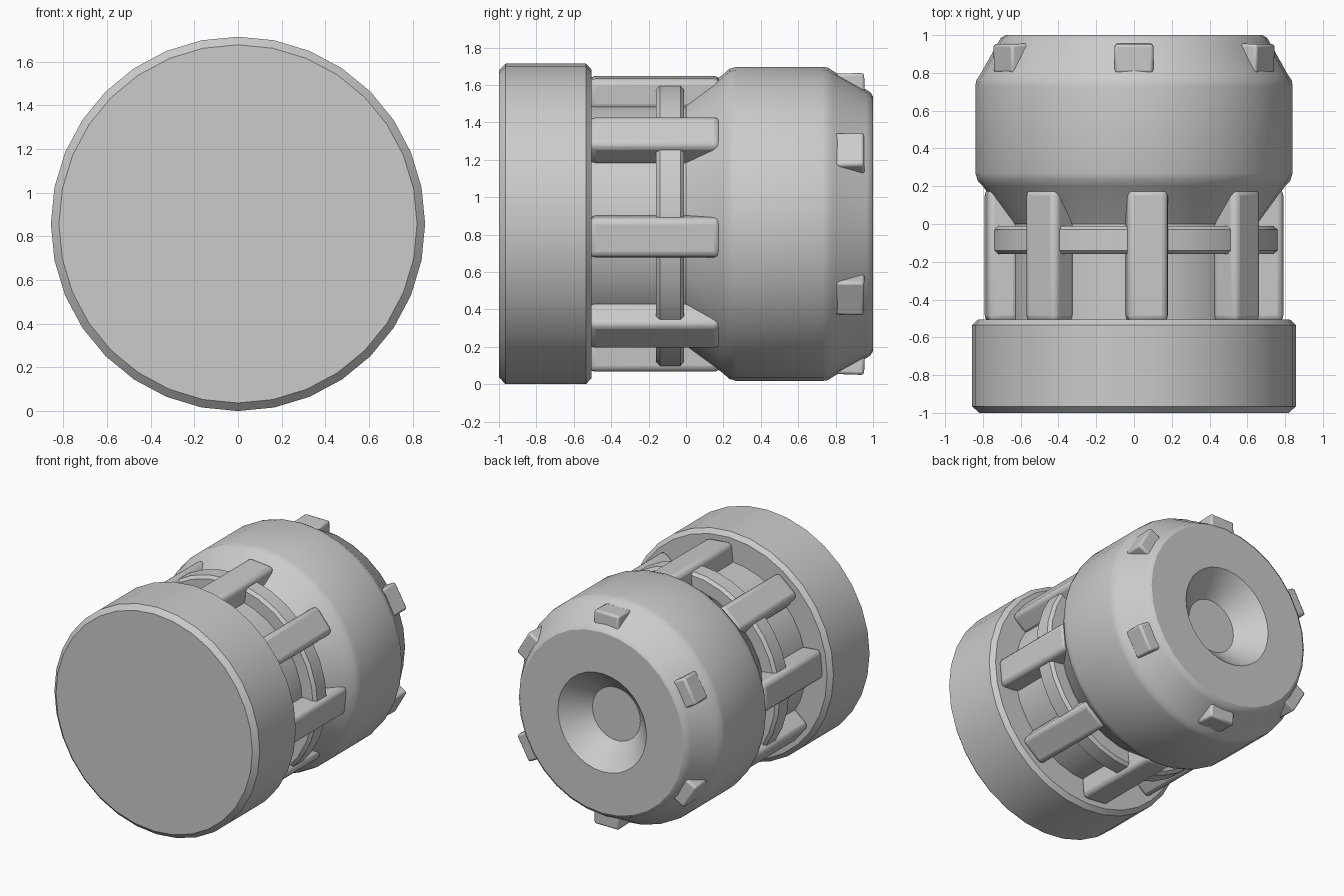
import bpy, bmesh, math
from mathutils import Matrix

cube = bpy.data.objects.get("Cube")
if cube:
    bpy.data.objects.remove(cube, do_unlink=True)

CZ = 0.857      # height of the long axis
SIDES = 32

grey = bpy.data.materials.new("plain_grey")
grey.use_nodes = True
COLOUR = (0.6, 0.6, 0.6, 1)
grey.diffuse_color = COLOUR
grey.node_tree.nodes["Principled BSDF"].inputs["Base Color"].default_value = COLOUR


def finish(bm, name, bevel=0, segments=1):
    bmesh.ops.recalc_face_normals(bm, faces=bm.faces)
    mesh = bpy.data.meshes.new(name)
    bm.to_mesh(mesh)
    bm.free()
    mesh.materials.append(grey)
    ob = bpy.data.objects.new(name, mesh)
    bpy.context.collection.objects.link(ob)
    ob.location.z = CZ
    if bevel:
        mod = ob.modifiers.new("rounded_edges", 'BEVEL')
        mod.width, mod.segments = bevel, segments
    bpy.ops.object.select_all(action='DESELECT')
    ob.select_set(True)
    bpy.context.view_layer.objects.active = ob
    bpy.ops.object.shade_smooth_by_angle(angle=math.radians(30))
    return ob


def lathe(name, profile, closed=False):
    """Revolve (y, radius) points around the long axis; open ends are capped."""
    bm = bmesh.new()
    rings = []
    for y, r in profile:
        angles = [math.tau * i / SIDES for i in range(SIDES)]
        rings.append([bm.verts.new((r * math.sin(a), y, r * math.cos(a))) for a in angles])
    pairs = list(zip(rings, rings[1:]))
    if closed:
        pairs.append((rings[-1], rings[0]))
    else:
        bm.faces.new(rings[0])
        bm.faces.new(rings[-1])
    for a, b in pairs:
        for i in range(SIDES):
            j = (i + 1) % SIDES
            bm.faces.new((a[i], a[j], b[j], b[i]))
    return finish(bm, name)


def radial_boxes(name, count, offset, width, y0, y1, r0, r1, bevel, segments, tilt=0):
    """Blocks spaced evenly around the axis, reaching from radius r0 to r1."""
    for k in range(count):
        bm = bmesh.new()
        bmesh.ops.create_cube(bm, size=1)
        bmesh.ops.scale(bm, vec=(width, y1 - y0, r1 - r0), verts=bm.verts)
        bmesh.ops.rotate(bm, matrix=Matrix.Rotation(math.radians(tilt), 3, 'X'), verts=bm.verts)
        bmesh.ops.translate(bm, vec=(0, (y0 + y1) / 2, (r0 + r1) / 2), verts=bm.verts)
        turn = Matrix.Rotation(math.radians(offset) + math.tau * k / count, 3, 'Y')
        bmesh.ops.rotate(bm, matrix=turn, verts=bm.verts)
        finish(bm, f"{name}_{k + 1}", bevel, segments)


# Front cap and the narrow core behind it
lathe("front_cap", [(-1, 0.82), (-0.965, 0.857), (-0.535, 0.857), (-0.505, 0.825)])
lathe("core", [(-0.55, 0.65), (0.05, 0.65)])

# Collar ring around the core
lathe("collar_ring", [(-0.16, 0.64), (-0.16, 0.74), (-0.14, 0.762),
                      (-0.03, 0.762), (-0.01, 0.74), (-0.01, 0.64)], closed=True)

# Rear body with a dished recess in its back face
lathe("rear_body", [(0, 0.655), (0.2, 0.8), (0.23, 0.828), (0.27, 0.84), (0.73, 0.84),
                    (0.76, 0.835), (0.79, 0.815), (0.965, 0.717), (0.985, 0.705),
                    (1, 0.68), (1, 0.37), (0.83, 0.2)])

# Lengthwise struts and the small lugs on the rear shoulder
radial_boxes("strut", 8, 5.5, 0.215, -0.52, 0.185, 0.62, 0.787, 0.035, 3)
radial_boxes("lug", 6, 0, 0.205, 0.8, 0.955, 0.64, 0.805, 0.015, 2, tilt=2)
